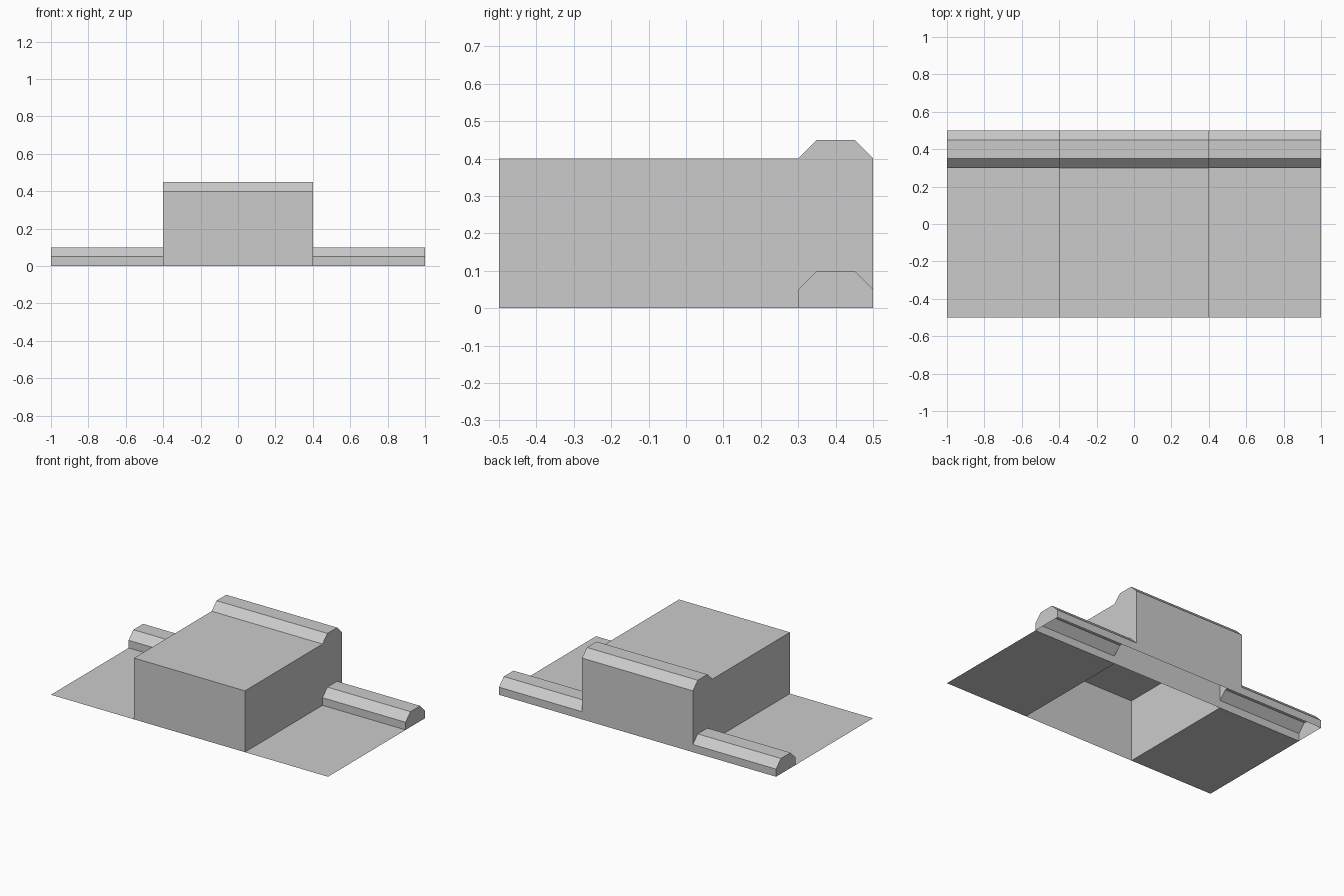
import bpy, bmesh

if "Cube" in bpy.data.objects:
    bpy.data.objects.remove(bpy.data.objects["Cube"])

FRONT, INNER, BACK = -0.5, 0.3, 0.5   # depth positions
HALF, STEP, HEIGHT = 1.0, 0.4, 0.4    # half width, half block width, block height


def make_object(name, polygons):
    """Join a few flat polygons into one object, facing outwards as listed."""
    bm = bmesh.new()
    for poly in polygons:
        bm.faces.new([bm.verts.new(p) for p in poly])
    bmesh.ops.remove_doubles(bm, verts=bm.verts[:], dist=1e-5)
    mesh = bpy.data.meshes.new(name)
    bm.to_mesh(mesh)
    bm.free()
    obj = bpy.data.objects.new(name, mesh)
    bpy.context.collection.objects.link(obj)
    return obj


def kerb_profile(z):
    """Chamfered kerb top in (y, z), from inner edge to back edge."""
    return [(INNER, z), (INNER + 0.05, z + 0.05),
            (BACK - 0.05, z + 0.05), (BACK, z)]


def sweep_x(profile, x0, x1):
    """Sweep a (y, z) profile along x as an open shell."""
    return [[(x0, *a), (x1, *a), (x1, *b), (x0, *b)]
            for a, b in zip(profile, profile[1:])]


def cap(profile, x):
    """Flat end face, turned away from the centre."""
    points = [(x, y, z) for y, z in profile]
    return points[::-1] if x > 0 else points


# Ground sheets and block shell, open underneath
steps = [(-HALF, 0), (-STEP, 0), (-STEP, HEIGHT), (STEP, HEIGHT), (STEP, 0), (HALF, 0)]
deck = [[(a[0], FRONT, a[1]), (b[0], FRONT, b[1]), (b[0], INNER, b[1]), (a[0], INNER, a[1])]
        for a, b in zip(steps, steps[1:])]
deck.append([(-STEP, FRONT, 0), (STEP, FRONT, 0), (STEP, FRONT, HEIGHT), (-STEP, FRONT, HEIGHT)])
make_object("ground_and_block", deck)

# Low hollow kerbs on both wings, closed at the outer ends
low = [(INNER, 0), *kerb_profile(0.05), (BACK, 0)]
for name, side in (("left_kerb", -1), ("right_kerb", 1)):
    x0, x1 = sorted((side * STEP, side * HALF))
    make_object(name, sweep_x(low, x0, x1) + [cap(low, side * HALF)])

# Tall hollow kerb behind the block, side walls cut out where the low kerbs join
tall = [(INNER, 0), *kerb_profile(HEIGHT), (BACK, 0)]
side_wall = kerb_profile(HEIGHT) + kerb_profile(0.05)[::-1]
make_object("raised_kerb", sweep_x(tall, -STEP, STEP)
            + [cap(side_wall, -STEP), cap(side_wall, STEP)])
